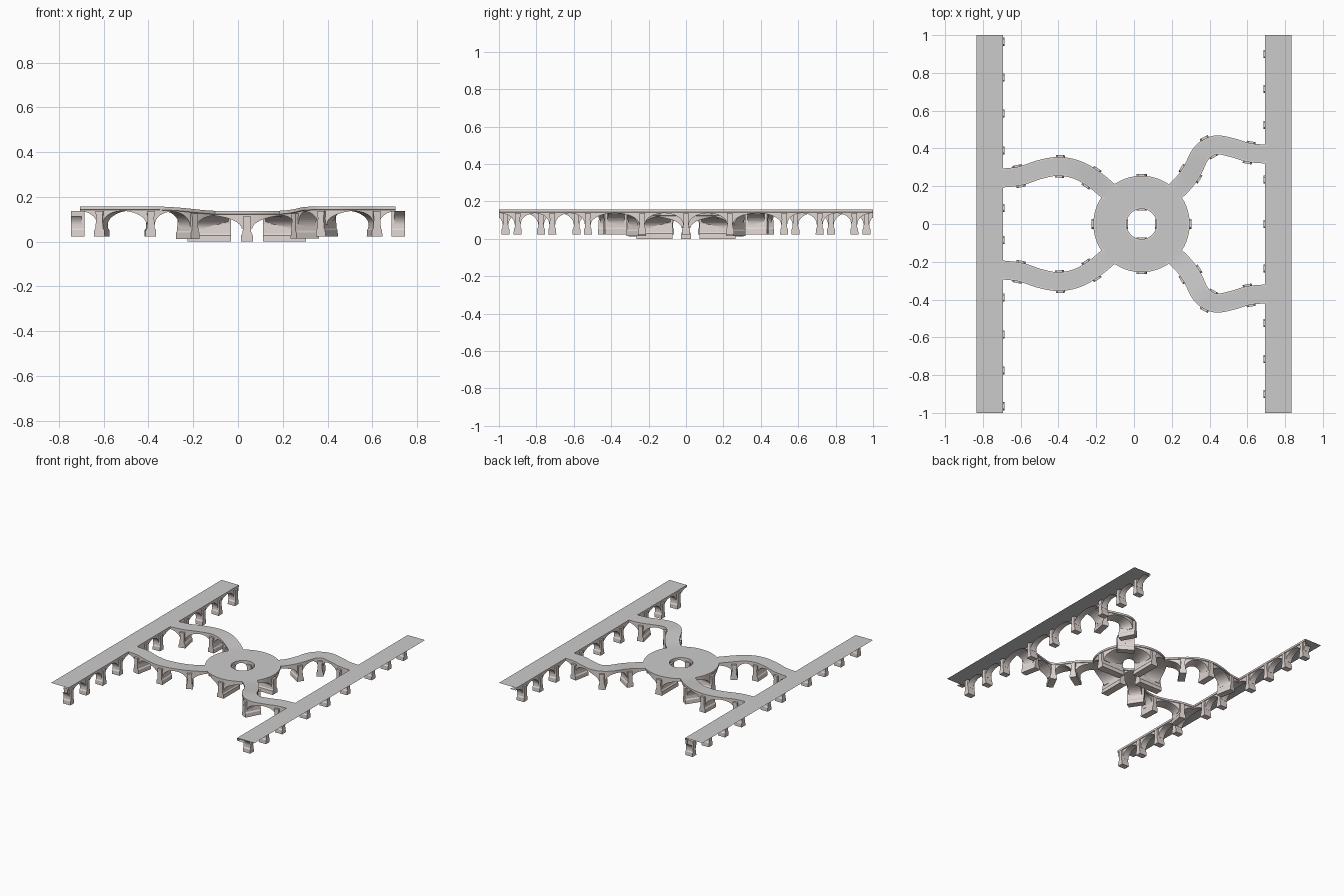
import bpy, bmesh, math
from mathutils import Vector

if "Cube" in bpy.data.objects:
    bpy.data.objects.remove(bpy.data.objects["Cube"])

stone = bpy.data.materials.new("stone")
stone.diffuse_color = (0.74, 0.67, 0.64, 1)
stone.use_nodes = True
stone.node_tree.nodes["Principled BSDF"].inputs["Base Color"].default_value = stone.diffuse_color
TOP, LOW, CX = 0.157, 0.138, 0.04      # outer deck level, ring deck level, ring centre x


def deck_z(p):
    t = min(1, max(0, (math.hypot(p.x - CX, p.y) - 0.24) / 0.28))
    return LOW + (TOP - LOW) * t * t * (3 - 2 * t)


def finish(name, bm, mat=None):
    bmesh.ops.recalc_face_normals(bm, faces=bm.faces)
    me = bpy.data.meshes.new(name)
    bm.to_mesh(me)
    bm.free()
    ob = bpy.data.objects.new(name, me)
    bpy.context.collection.objects.link(ob)
    if mat:
        me.materials.append(mat)
    return ob


def skin(name, rows, loop_section, loop_path, mat=None):
    bm = bmesh.new()
    vs = [[bm.verts.new(p) for p in r] for r in rows]
    n, m = len(vs), len(vs[0])
    for i in range(n if loop_path else n - 1):
        for j in range(m if loop_section else m - 1):
            a, b, k = vs[i], vs[(i + 1) % n], (j + 1) % m
            bm.faces.new((a[j], a[k], b[k], b[j]))
    return finish(name, bm, mat)


class Path:
    """Polyline with arc-length lookup."""
    def __init__(self, pts, sub=12):
        c = [Vector((x, y, 0)) for x, y in pts]
        c = [2 * c[0] - c[1]] + c + [2 * c[-1] - c[-2]]
        self.p = []
        for a, b, d, e in zip(c, c[1:], c[2:], c[3:]):
            for k in range(sub):
                t = k / sub
                self.p.append(0.5 * (2 * b + (d - a) * t + (2 * a - 5 * b + 4 * d - e) * t ** 2
                                     + (3 * b - a - 3 * d + e) * t ** 3))
        self.p.append(c[-2])
        self.s = [0]
        for a, b in zip(self.p, self.p[1:]):
            self.s.append(self.s[-1] + (b - a).length)
        self.length = self.s[-1]

    def pos(self, s):
        i = 0
        while i < len(self.s) - 2 and self.s[i + 1] < s:
            i += 1
        f = (s - self.s[i]) / (self.s[i + 1] - self.s[i])
        return self.p[i].lerp(self.p[i + 1], f)

    def frame(self, s):
        t = (self.pos(s + 0.012) - self.pos(s - 0.012)).normalized()
        return self.pos(s), t, Vector((t.y, -t.x, 0))

    def nearest(self, x, y):
        q = Vector((x, y, 0))
        return min(zip(self.s, self.p), key=lambda e: (e[1] - q).length)[0]


class Circle:
    def __init__(self, r):
        self.r, self.length = r, 2 * math.pi * r

    def frame(self, s):
        a = s / self.r
        n = Vector((math.cos(a), math.sin(a), 0))
        return Vector((CX, 0, 0)) + n * self.r, Vector((-n.y, n.x, 0)), n


NECK, CROWN, RISE = 0.016, 0.02, 0.06


def samples(piers, length):
    """Stations along the path with the arch soffit drop at each."""
    out = []
    for a, b in zip(piers, piers[1:]):
        half = (b - a) / 2 - NECK
        out.append((a, CROWN + RISE))
        for k in range(21):
            u = -math.cos(math.pi * k / 20)
            out.append(((a + b) / 2 + u * half, CROWN + RISE * (1 - math.sqrt(max(0, 1 - u * u)))))
    out.append((piers[-1], CROWN + RISE))
    inside = [o for o in out if 0 < o[0] < length]
    ends = [min(out, key=lambda o: abs(o[0] - e))[1] for e in (0, length)]
    return [(0, ends[0])] + inside + [(length, ends[1])]


def viaduct(name, path, piers, section, closed, tabs, size, all_piers, road, drop=0.133):
    rows, top = [], []
    st = samples(all_piers, path.length)
    if closed:
        st = st[:-1]
    for s, d in st:
        p, t, n = path.frame(s)
        z = deck_z(p)
        put = lambda o, h: p + n * o + Vector((0, 0, z + h))
        rows.append([put(o, -d if h is None else h) for o, h in section])
        top.append([put(o, 0) for o in road])
    skin(name + "_arches", rows, False, closed, stone)
    skin(name + "_road", top, False, closed)
    # flared piers standing under the arch springings
    prof = [(1.0, 0), (0.95, 0.028), (0.72, 0.036), (0.6, 0.08), (0.68, 0.105), (0.68, 0.113)]
    for s in piers:
        p, t, n = path.frame(s)
        base = Vector((p.x, p.y, deck_z(p) - drop))
        loops = [[base + n * o + t * (k * size * w / 2) + Vector((0, 0, h))
                  for o, k in ((tabs[0], -1), (tabs[1], -1), (tabs[1], 1), (tabs[0], 1))]
                 for w, h in prof]
        ob = skin(name + "_pier", loops, True, False, stone)
        bm = bmesh.new()
        bm.from_mesh(ob.data)
        bmesh.ops.holes_fill(bm, edges=bm.edges)
        bm.to_mesh(ob.data)
        bm.free()


def both(w):
    """Cross-section: cornice, facade and soffit on both sides."""
    half = [(w - 0.008, 0), (w, 0), (w, -0.014), (w - 0.005, -0.016), (w - 0.005, None)]
    return half + [(-o, h) for o, h in reversed(half)]


# central ring deck
r = 0.1675
ring = Circle(r)
q = ring.length / 4
viaduct("ring", ring, [q * i for i in range(4)], both(0.0875), True, (-0.096, 0.097), 0.055,
        [q * i for i in range(5)], (-0.08, 0.08), 0.138)

# winding arms, mirrored front to back
arms = {
    "left_arm": ([(-0.70, 0.243), (-0.6, 0.255), (-0.5, 0.288), (-0.40, 0.305), (-0.30, 0.286),
                  (-0.21, 0.235), (-0.125, 0.165)],
                 [(-0.605, 0.255), (-0.395, 0.305), (-0.22, 0.245)]),
    "right_arm": ([(0.70, 0.37), (0.61, 0.378), (0.52, 0.404), (0.43, 0.418), (0.357, 0.375),
                   (0.31, 0.285), (0.265, 0.22), (0.21, 0.165)],
                  [(0.607, 0.378), (0.395, 0.41), (0.30, 0.27)]),
}
for name, (pts, stands) in arms.items():
    for side, tag in ((1, "back"), (-1, "front")):
        path = Path([(x, y * side) for x, y in pts])
        piers = [path.nearest(x, y * side) for x, y in stands]
        viaduct(f"{tag}_{name}", path, piers, both(0.05), False, (-0.06, 0.06), 0.048,
                [piers[0] - 0.2] + piers + [piers[-1] + 0.26], (-0.042, 0.042))

# straight side roads with one arched facade facing inward
left = [0.965, 0.775, 0.585, 0.39, 0.085]
right = [0.9, 0.715, 0.525, 0.235]
for name, sx, ys in (("left_side", -1, sorted(left + [-y for y in left])),
                     ("right_side", 1, sorted(right + [-y for y in right] + [0]))):
    path = Path([(sx * 0.70, -1), (sx * 0.70, 0), (sx * 0.70, 1)])
    f = lambda o: -sx * o          # positive offset faces the ring
    section = [(f(o), h) for o, h in ((0, 0), (0.007, 0), (0.007, -0.014), (0.002, -0.016),
                                      (0.002, None), (-0.045, None))]
    s = [y + 1 for y in ys]
    viaduct(name, path, s, section, False, (f(-0.045), f(0.014)), 0.043,
            [s[0] - 0.19] + s + [s[-1] + 0.19], (f(0), f(-0.135)))
